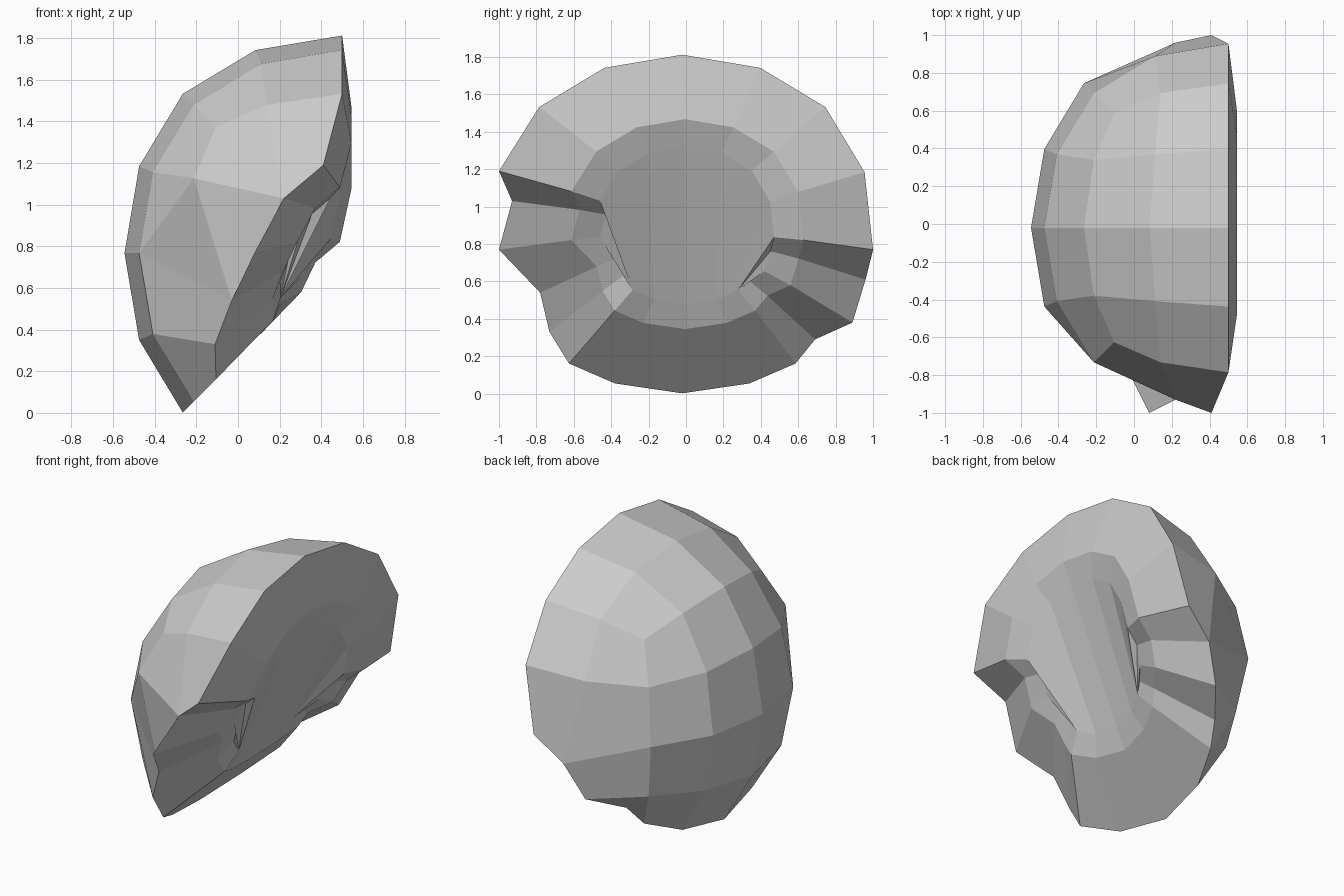
import bpy, bmesh
from mathutils import Vector

if "Cube" in bpy.data.objects:
    bpy.data.objects.remove(bpy.data.objects["Cube"])

C = Vector((0.5, -0.02, 0.767))   # centre of the ball the shell was broken from
R = 1.045

# Rounded cube: a cube subdivided twice gives the quad ball
bpy.ops.mesh.primitive_cube_add(size=2)
cube = bpy.context.object
mod = cube.modifiers.new("round", 'SUBSURF')
mod.levels = mod.render_levels = 2
mod.use_limit_surface = False
bpy.ops.object.modifier_apply(modifier=mod.name)
me = cube.data
bm = bmesh.new()
bm.from_mesh(me)
s = R / max(v.co.x for v in bm.verts)
for v in bm.verts:
    v.co = C + v.co * s


def ball(dx, dy, dz):
    """Ball vertex nearest a direction from the centre."""
    p = C + Vector((dx, dy, dz)).normalized() * R
    return min(bm.verts, key=lambda v: (v.co - p).length)


# Broken edge: ball direction -> final position
jagged = [
    ((0, -.92, .40), (0.41, -1.00, 1.19)),
    ((-.37, -.89, .37), (0.22, -0.93, 1.03)),
    ((-.40, -.92, 0), (0.08, -1.00, 0.77)),
    ((-.71, -.71, 0), (-0.03, -0.78, 0.54)),
    ((-.68, -.68, -.34), (-0.11, -0.73, 0.33)),
    ((0, 1, 0), (0.41, 1.00, 0.77)),
    ((-.40, .92, 0), (0.22, 0.96, 0.61)),
    ((-.37, .89, -.37), (0.11, 0.89, 0.38)),
    ((-.34, .68, -.68), (-0.05, 0.69, 0.29)),
]
moves = [(ball(*d), Vector(p)) for d, p in jagged]
keep = {v for v, _ in moves}
creases = [(moves[1][0], moves[3][0]), (ball(-.92, -.40, 0), ball(-.68, -.68, .34))]
gone = {ball(0, -1, 0), ball(-.37, -.89, -.37), ball(0, .92, -.40)}
for v in bm.verts:
    d = v.co - C
    if v not in keep and (d.x > 0.02 or (d.z < -0.05 and -d.z > -d.x + 0.03)):
        gone.add(v)
for v, p in moves:
    v.co = p
bmesh.ops.delete(bm, geom=list(gone), context='VERTS')
for pair in creases:
    bmesh.ops.connect_verts(bm, verts=list(pair))

# Ordered loop along the broken edge, starting at the top
step = {}
for e in bm.edges:
    if e.is_boundary:
        l = e.link_loops[0]
        step[l.link_loop_next.vert] = l.vert
loop = [max(step, key=lambda v: v.co.z)]
while step[loop[-1]] is not loop[0]:
    loop.append(step[loop[-1]])
n = len(loop)


def ring(fn, prev):
    """New loop made from prev by fn, joined to it with quads."""
    new = [bm.verts.new(fn(v.co)) for v in prev]
    for i in range(n):
        j = (i + 1) % n
        bm.faces.new((prev[i], prev[j], new[j], new[i]))
    return new


# Broad rim, then a narrow second band around the shallow hollow
rim = ring(lambda c: c * 0.62 + Vector((0.235, 0.007, 0.344)), loop)
mid = Vector((0.31, 0, 0.88))
band = ring(lambda c: mid + (c - mid) * 0.75, rim)

# Hollow floor: long strips from top to bottom, fans at both sides
at = lambda i: band[i % n]
low = min(range(n), key=lambda i: loop[i].co.z)
for k in range(-2, 2):
    bm.faces.new((at(k), at(k + 1), at(low - k - 1), at(low - k)))
for a, b, pivot in ((2, low - 2, low - 2), (low + 2, n - 2, low + 2)):
    for i in range(a, b):
        if pivot not in (i, i + 1):
            bm.faces.new((at(i), at(i + 1), at(pivot)))

bmesh.ops.recalc_face_normals(bm, faces=bm.faces)
for f in bm.faces:
    f.smooth = False
bm.to_mesh(me)
bm.free()
cube.name = me.name = "broken_shell"
